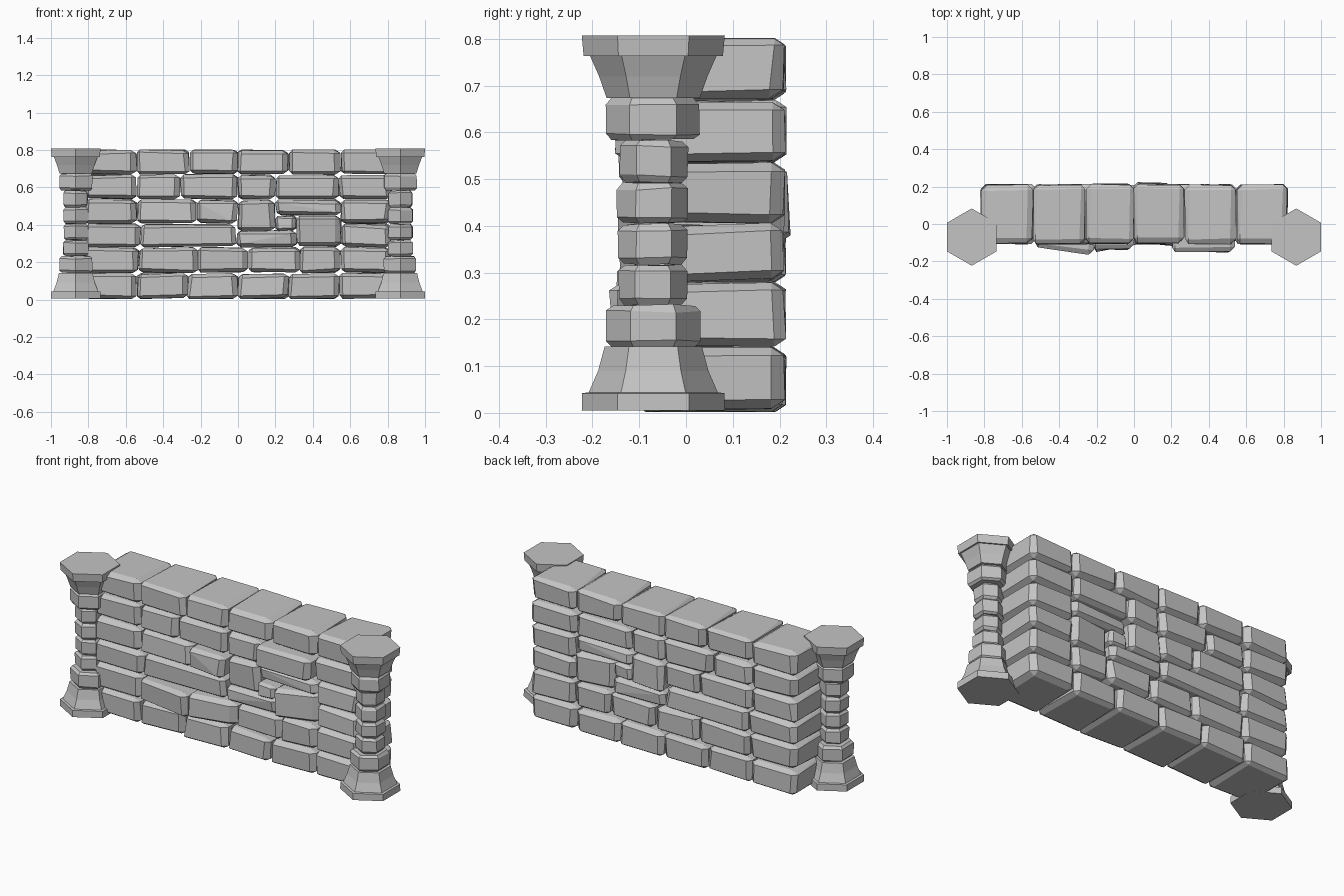
import bpy
import bmesh
import math
import random

random.seed(11)

if "Cube" in bpy.data.objects:
    bpy.data.objects.remove(bpy.data.objects["Cube"], do_unlink=True)

# Single stone colour
stone_grey = bpy.data.materials.new("stone_grey")
stone_grey.use_nodes = True
colour = (0.55, 0.55, 0.55, 1)
stone_grey.diffuse_color = colour
stone_grey.node_tree.nodes["Principled BSDF"].inputs["Base Color"].default_value = colour


def finish(name, bm):
    """Turn a bmesh into a flat-shaded stone object."""
    bmesh.ops.recalc_face_normals(bm, faces=bm.faces)
    mesh = bpy.data.meshes.new(name)
    bm.to_mesh(mesh)
    bm.free()
    mesh.materials.append(stone_grey)
    obj = bpy.data.objects.new(name, mesh)
    bpy.context.collection.objects.link(obj)
    return obj


def wall_stone(name, x_span, z_span, front, back, wobble=0.005, chamfer=0.026):
    """A roughly cut block; front and back give the depth at the low and high x end."""
    bm = bmesh.new()
    for index in range(8):
        side, rear, top = picks = [(index >> axis) & 1 for axis in range(3)]
        corner = [x_span[side], (front, back)[rear][side], z_span[top]]
        corner = [value + random.uniform(-wobble, wobble) for value in corner]
        corner[2] = min(max(corner[2], 0.002), 0.802)
        cut = chamfer * random.uniform(0.8, 1.2)
        # Front chamfers are wide on the high x side and fine on the other
        widths = cut * (1 if rear else (0.6, 1.1)[side]), cut, cut * 0.65
        # One point on each of the three faces that meet at this corner
        for face_axis in range(3):
            point = [corner[axis] + (0 if axis == face_axis else
                                     widths[axis] * (1 - 2 * picks[axis]))
                     for axis in range(3)]
            bm.verts.new(point)
    hull = bmesh.ops.convex_hull(bm, input=bm.verts[:])
    spare = [v for v in hull["geom_interior"] if isinstance(v, bmesh.types.BMVert)]
    bmesh.ops.delete(bm, geom=spare, context='VERTS')
    bmesh.ops.dissolve_limit(bm, angle_limit=math.radians(7),
                             verts=bm.verts[:], edges=bm.edges[:])
    return finish(name, bm)


def hex_drum(name, centre, profile, wobble=0.0):
    """Stack six-sided rings, given as (height, radius), and cap the ends."""
    bm = bmesh.new()
    sides = 6
    uneven = [random.uniform(-wobble, wobble) for _ in range(sides)]
    rings = []
    for z, radius in profile:
        ring = []
        for i in range(sides):
            angle = math.tau * (i + 0.5) / sides
            r = radius + uneven[i] + random.uniform(-wobble, wobble) / 2
            height = z + random.uniform(-wobble, wobble)
            ring.append(bm.verts.new((centre[0] + r * math.cos(angle),
                                      centre[1] + r * math.sin(angle), height)))
        rings.append(ring)
    for low, high in zip(rings, rings[1:]):
        for i in range(sides):
            j = (i + 1) % sides
            bm.faces.new((low[i], low[j], high[j], high[i]))
    bm.faces.new(rings[0][::-1])
    bm.faces.new(rings[-1])
    return finish(name, bm)


# Wall courses from bottom to top: height span, then the joints along x
END = 0.82
courses = [
    ((0.005, 0.138), (-END, -0.54, -0.27, 0, 0.27, 0.54, END)),
    ((0.144, 0.277), (-END, -0.53, -0.215, 0.055, 0.33, 0.55, END)),
    ((0.283, 0.402), (-END, -0.52, -0.01, 0.315, 0.55, END)),
    ((0.408, 0.532), (-END, -0.54, -0.22, 0, 0.2, 0.55, END)),
    ((0.538, 0.666), (-END, -0.54, -0.305, 0, 0.2, 0.54, END)),
    ((0.671, 0.8), (-END, -0.54, -0.26, 0, 0.27, 0.55, END)),
]

# Stones whose front is proud or turned, by course and position: depth at each end
fronts = {(1, 1): (-0.125, -0.16), (1, 2): (-0.145, -0.11), (2, 3): (-0.145, -0.085),
          (3, 2): (-0.135, -0.135), (4, 4): (-0.145, -0.15), (0, 3): (-0.1, -0.12)}
# Stones whose back is proud or turned
backs = {(2, 3): (0.185, 0.21), (3, 3): (0.22, 0.22), (4, 2): (0.215, 0.215),
         (3, 4): (0.195, 0.2)}
# Stones whose height differs from the rest of their course
odd_heights = {(2, 3): (0.283, 0.446), (2, 2): (0.283, 0.367),
               (3, 3): (0.37, 0.53), (3, 4): (0.452, 0.532)}

GAP = 0.002
for row, (z_span, joints) in enumerate(courses):
    for i, (left, right) in enumerate(zip(joints, joints[1:])):
        key = (row, i)
        wall_stone(f"wall_stone_{row + 1}_{i + 1}",
                   (left + GAP, right - GAP),
                   odd_heights.get(key, z_span),
                   front=fronts.get(key, (-0.105, -0.105)),
                   back=backs.get(key, (0.21, 0.21)))

# Small filler stone beside the tall one
wall_stone("filler_stone", (0.202, 0.31), (0.37, 0.446),
           front=(-0.125, -0.125), back=(0.2, 0.2), chamfer=0.018)

# Shaft stones: bottom, top, radius
shaft = [(0.142, 0.23, 0.1), (0.232, 0.316, 0.076), (0.318, 0.404, 0.075),
         (0.406, 0.492, 0.076), (0.494, 0.582, 0.074), (0.584, 0.674, 0.101)]
base_profile = [(0.005, 0.153), (0.042, 0.152), (0.044, 0.138), (0.09, 0.118), (0.142, 0.104)]
capital_profile = [(0.674, 0.1), (0.72, 0.116), (0.765, 0.136), (0.763, 0.149), (0.807, 0.153)]

# Matching pillars at both ends
for side, sign in (("left", 1), ("right", -1)):
    centre = (sign * 0.8675, -0.07)
    hex_drum(f"{side}_pillar_base", centre, base_profile)
    hex_drum(f"{side}_pillar_capital", centre, capital_profile)
    for n, (low, high, radius) in enumerate(shaft):
        edge = 0.013
        hex_drum(f"{side}_pillar_stone_{n + 1}", centre,
                 [(low, radius - edge), (low + edge, radius),
                  (high - edge, radius), (high, radius - edge)], wobble=0.003)
